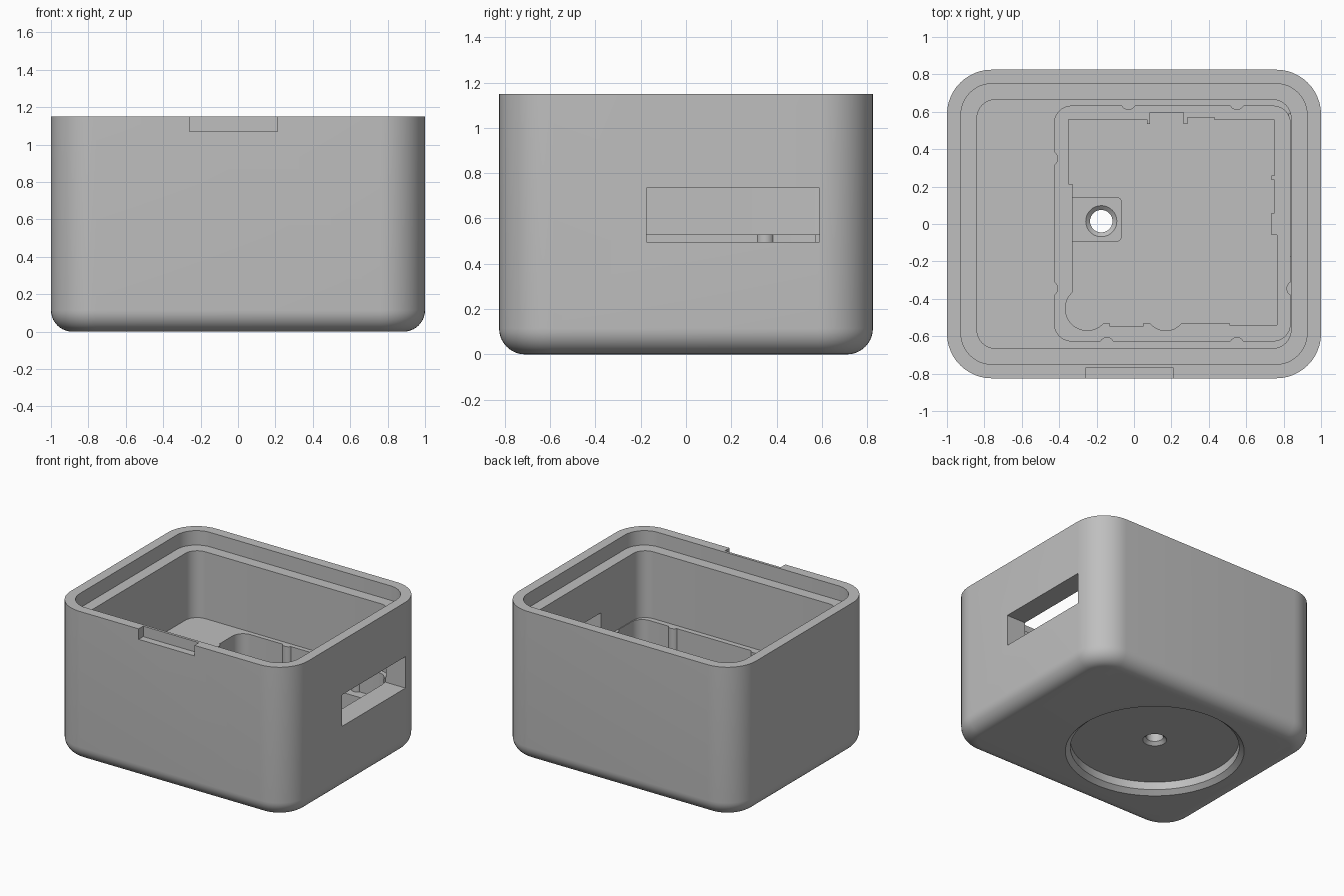
import bpy, bmesh, math

cube = bpy.data.objects.get("Cube")
if cube:
    bpy.data.objects.remove(cube, do_unlink=True)

grey = bpy.data.materials.new("light_grey")
grey.use_nodes = True
COLOR = (0.52, 0.52, 0.52, 1)
grey.diffuse_color = COLOR
grey.node_tree.nodes["Principled BSDF"].inputs["Base Color"].default_value = COLOR


def rounded(x0, x1, y0, y1, r, seg=12):
    """Outline of a rounded rectangle, counter-clockwise."""
    pts = []
    corners = [(x1 - r, y1 - r), (x0 + r, y1 - r), (x0 + r, y0 + r), (x1 - r, y0 + r)]
    for q, (cx, cy) in enumerate(corners):
        for i in range(seg + 1):
            a = math.pi / 2 * (q + i / seg)
            pts.append((cx + r * math.cos(a), cy + r * math.sin(a)))
    return pts


def circle(cx, cy, r, n=32):
    return [(cx + r * math.cos(2 * math.pi * i / n), cy + r * math.sin(2 * math.pi * i / n))
            for i in range(n)]


def loft(name, sections):
    """Closed solid through a stack of (outline, z) sections."""
    bm = bmesh.new()
    rings = [[bm.verts.new((x, y, z)) for x, y in pts] for pts, z in sections]
    n = len(rings[0])
    for low, high in zip(rings, rings[1:]):
        for i in range(n):
            j = (i + 1) % n
            bm.faces.new((low[i], low[j], high[j], high[i]))
    bm.faces.new(rings[0][::-1])
    bm.faces.new(rings[-1])
    bmesh.ops.recalc_face_normals(bm, faces=bm.faces)
    mesh = bpy.data.meshes.new(name)
    bm.to_mesh(mesh)
    bm.free()
    mesh.materials.append(grey)
    ob = bpy.data.objects.new(name, mesh)
    bpy.context.collection.objects.link(ob)
    return ob


def prism(name, pts, z0, z1):
    return loft(name, [(pts, z0), (pts, z1)])


def block(name, x0, x1, y0, y1, z0, z1):
    return prism(name, [(x0, y0), (x1, y0), (x1, y1), (x0, y1)], z0, z1)


def cut(target, cutter):
    """Subtract the cutter from the target and discard it."""
    cutter.hide_render = True
    mod = target.modifiers.new("cut", 'BOOLEAN')
    mod.operation = 'DIFFERENCE'
    mod.solver = 'EXACT'
    mod.object = cutter
    bpy.context.view_layer.objects.active = target
    bpy.ops.object.modifier_apply(modifier=mod.name)
    bpy.data.objects.remove(cutter, do_unlink=True)


W, D, H = 1.0, 0.825, 1.15
RIM_Z, FLOOR_Z, SHELF_Z, DEEP_Z, BOSS_Z = 1.04, 0.53, 0.34, 0.20, 0.25
HX, HY = -0.175, 0.015

# Outer body with rounded corners and a rounded bottom edge
F = 0.115
sections = []
for i in range(11):
    a = math.pi / 2 * i / 10
    s = F * (1 - math.sin(a))
    sections.append((rounded(-W + s, W - s, -D + s, D - s, 0.24 - s), F * (1 - math.cos(a))))
sections.append((rounded(-W, W, -D, D, 0.24), H))
box = loft("enclosure_box", sections)

# Lid seat and main cavity
cut(box, prism("lid_seat", rounded(-0.925, 0.925, -0.75, 0.75, 0.165), RIM_Z, H + 0.1))
cut(box, prism("cavity", rounded(-0.84, 0.84, -0.665, 0.665, 0.10), FLOOR_Z, RIM_Z + 0.05))

# Board pocket with small retaining ridges along its walls
pocket = prism("pocket", rounded(-0.425, 0.835, -0.625, 0.63, 0.09), SHELF_Z, FLOOR_Z + 0.05)
for x, y in [(-0.03, 0.65), (0.55, 0.65), (-0.145, -0.645), (0.55, -0.645),
             (-0.445, 0.35), (-0.445, -0.345), (0.855, -0.345)]:
    cut(pocket, prism("ridge", circle(x, y, 0.04), 0.2, 0.7))
cut(box, pocket)

# Deep well under the board, leaving a raised pad around the screw hole
outline = [(-0.35, 0.56), (-0.35, 0.215), (-0.33, 0.215), (-0.33, -0.535), (-0.13, -0.53),
           (-0.13, -0.545), (0.05, -0.545), (0.05, -0.53), (0.51, -0.53), (0.51, -0.54),
           (0.765, -0.54), (0.765, -0.06), (0.735, -0.06), (0.735, 0.06), (0.75, 0.06),
           (0.75, 0.235), (0.735, 0.235), (0.735, 0.26), (0.75, 0.26), (0.75, 0.555),
           (0.43, 0.555), (0.43, 0.57), (0.285, 0.57), (0.285, 0.535), (0.265, 0.535),
           (0.265, 0.597), (0.085, 0.597), (0.085, 0.535), (0.07, 0.535), (0.07, 0.56)]
well = prism("well", outline, DEEP_Z, SHELF_Z + 0.05)
cut(well, prism("screw_pad", rounded(-0.45, -0.065, -0.095, 0.145, 0.03, 6), 0.1, BOSS_Z))
cut(box, well)
for x, y, r in [(-0.25, -0.452, 0.117), (0.17, -0.46, 0.11)]:
    cut(box, prism("well_lobe", circle(x, y, r, 48), DEEP_Z, SHELF_Z + 0.05))

# Round recess in the underside and chamfered screw hole
profile = [(0.655, -0.03), (0.585, 0.03), (0.585, 0.09), (0.083, 0.09), (0.06, 0.113),
           (0.06, BOSS_Z - 0.02), (0.083, BOSS_Z), (0.083, BOSS_Z + 0.03)]
cut(box, loft("base_recess", [(circle(HX, HY, r, 72), z) for r, z in profile]))

# Side port and front opening notch
cut(box, block("side_port", 0.83, 1.1, -0.175, 0.59, 0.495, 0.735))
cut(box, block("front_notch", -0.26, 0.21, -0.9, -0.77, 1.07, 1.3))

bpy.ops.object.select_all(action='DESELECT')
box.select_set(True)
bpy.context.view_layer.objects.active = box
bpy.ops.object.shade_smooth_by_angle(angle=math.radians(28))
